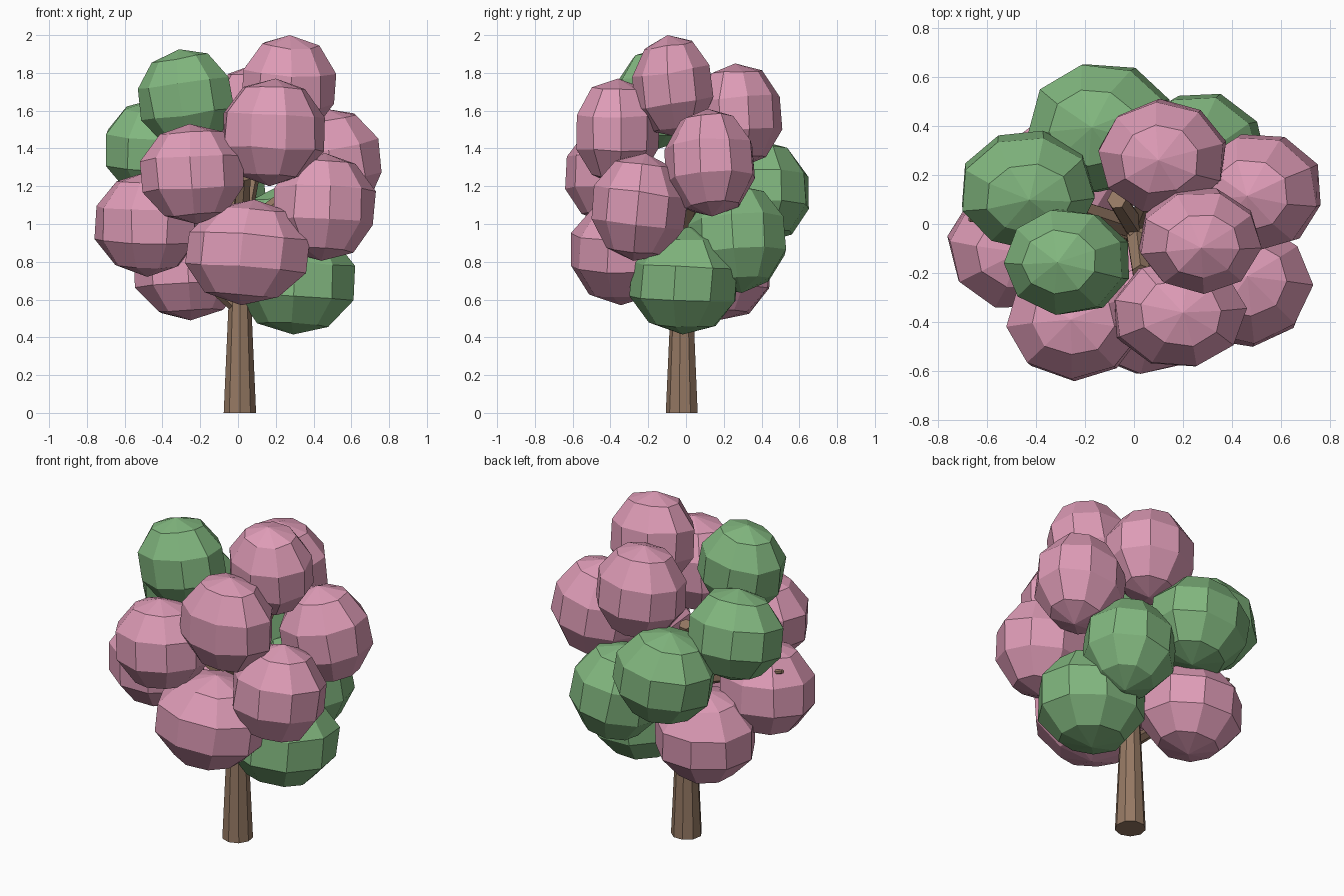
import bpy, bmesh, math, random
from mathutils import Vector, Euler

random.seed(4)
cube = bpy.data.objects.get("Cube")
if cube:
    bpy.data.objects.remove(cube, do_unlink=True)


def material(name, rgb):
    m = bpy.data.materials.new(name)
    m.use_nodes = True
    m.diffuse_color = (*rgb, 1)
    bsdf = next(n for n in m.node_tree.nodes if n.type == 'BSDF_PRINCIPLED')
    bsdf.inputs["Base Color"].default_value = (*rgb, 1)
    return m


pink = material("blossom pink", (0.73, 0.33, 0.47))
green = material("leaf green", (0.22, 0.47, 0.21))
brown = material("bark brown", (0.30, 0.19, 0.125))


def finish(bm, name, mat):
    bmesh.ops.recalc_face_normals(bm, faces=bm.faces)
    mesh = bpy.data.meshes.new(name)
    bm.to_mesh(mesh)
    bm.free()
    mesh.materials.append(mat)
    obj = bpy.data.objects.new(name, mesh)
    bpy.context.collection.objects.link(obj)
    return obj


def clump(name, mat, center, half):
    """Faceted foliage ball, slightly tilted, fitted to its half sizes."""
    bm = bmesh.new()
    bmesh.ops.create_uvsphere(bm, u_segments=9, v_segments=5, radius=1)
    tilt = Euler((random.uniform(-.14, .14), random.uniform(-.14, .14),
                  random.uniform(0, math.tau))).to_matrix()
    for v in bm.verts:
        v.co = tilt @ v.co
        v.co += Vector([random.uniform(-.02, .02) for _ in range(3)])
    for axis in range(3):
        low = min(v.co[axis] for v in bm.verts)
        high = max(v.co[axis] for v in bm.verts)
        for v in bm.verts:
            t = 2 * (v.co[axis] - low) / (high - low) - 1
            v.co[axis] = center[axis] + half[axis] * t
    finish(bm, name, mat)


def limb(name, start, end, r1, r2, sides):
    """Tapered prism between two points."""
    start, end = Vector(start), Vector(end)
    axis = end - start
    bm = bmesh.new()
    bmesh.ops.create_cone(bm, cap_ends=True, segments=sides,
                          radius1=r1, radius2=r2, depth=axis.length)
    turn = axis.to_track_quat('Z', 'Y').to_matrix()
    for v in bm.verts:
        v.co = turn @ v.co + (start + end) / 2
    finish(bm, name, brown)


# Foliage: name, colour, centre, half sizes
clumps = [
    ("top_clump", pink, (.27, -.07, 1.73), (.25, .215, .27)),
    ("top_right_clump", green, (-.275, -.155, 1.66), (.255, .215, .265)),
    ("front_upper_clump", pink, (.19, -.36, 1.485), (.27, .22, .285)),
    ("front_middle_clump", pink, (-.245, -.4, 1.265), (.275, .24, .265)),
    ("left_front_clump", pink, (.46, -.245, 1.09), (.27, .255, .285)),
    ("right_clump", pink, (-.48, -.09, 1.0), (.28, .25, .28)),
    ("front_lower_clump", pink, (.05, -.34, .85), (.33, .27, .28)),
    ("left_lower_clump", green, (.31, -.01, .7), (.31, .29, .285)),
    ("back_lower_clump", pink, (-.26, .18, .765), (.29, .27, .275)),
    ("right_upper_clump", green, (-.43, .135, 1.4), (.27, .245, .265)),
    ("left_upper_clump", pink, (.5, .125, 1.325), (.26, .24, .285)),
    ("back_upper_clump", pink, (.115, .28, 1.575), (.26, .23, .275)),
    ("back_middle_clump", green, (-.14, .39, 1.17), (.29, .26, .27)),
    ("back_left_clump", green, (.27, .27, .92), (.27, .26, .285)),
]
for c in clumps:
    clump(*c)

# Trunk
limb("trunk", (.01, -.02, 0), (.01, -.02, 1.05), .087, .04, 9)

# Branches into the crown
fork = (.01, -.02, .95)
for i, tip in enumerate([(-.07, .1, 1.35), (.03, -.2, 1.25), (.4, .1, 1.25),
                         (.35, -.2, 1.1), (-.35, .1, 1.3), (.1, .2, 1.4)]):
    limb(f"branch_{i + 1}", fork, tip, .05, .04, 6)
limb("right_branch", fork, (-.67, .02, 1.19), .05, .012, 6)
limb("lower_branch", (.01, -.02, .55), (-.19, -.08, .72), .04, .03, 6)
